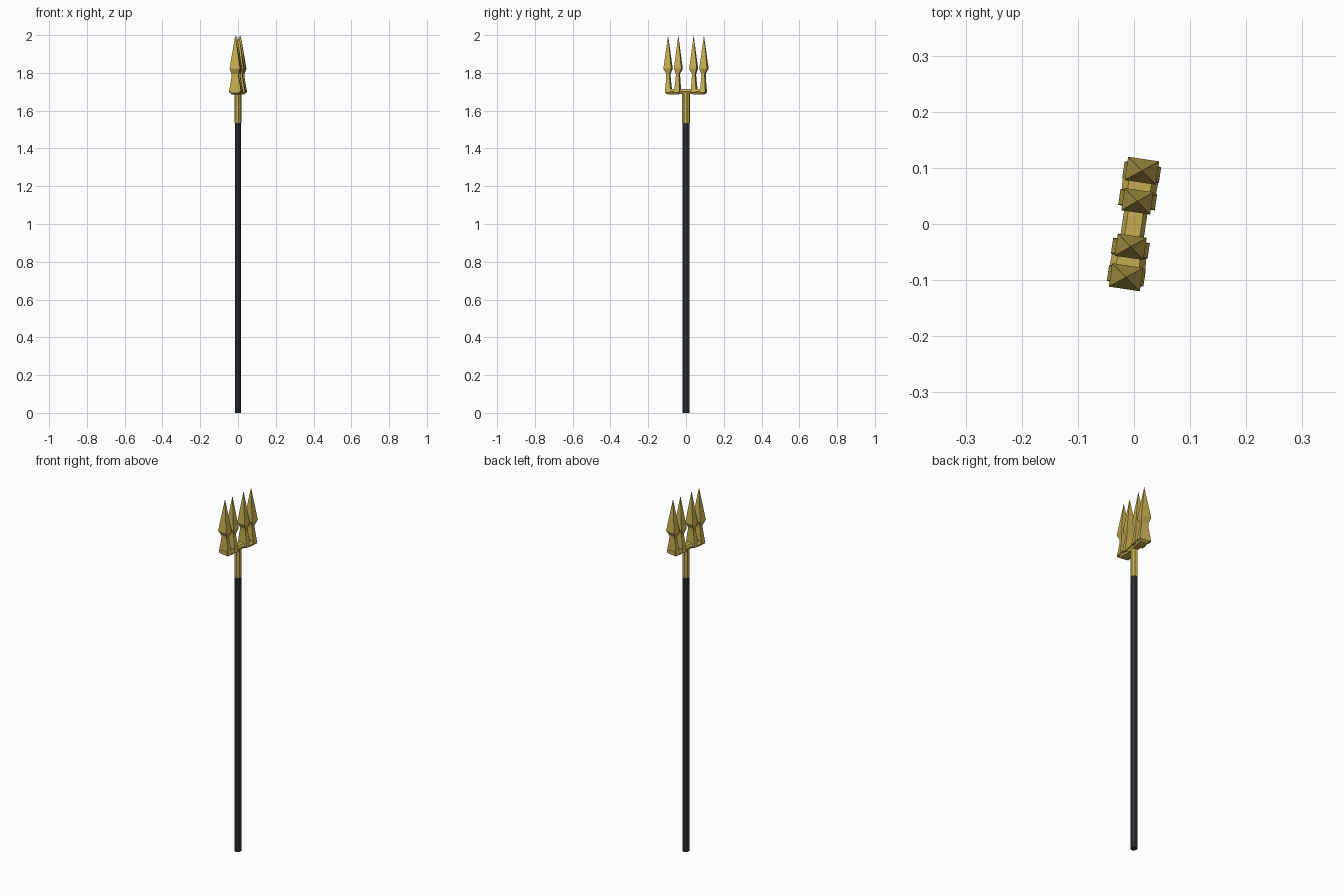
import bpy, bmesh, math
from mathutils import Matrix

if "Cube" in bpy.data.objects:
    bpy.data.objects.remove(bpy.data.objects["Cube"])

TURN = Matrix.Rotation(math.radians(-8.5), 4, 'Z')


def material(name, color):
    m = bpy.data.materials.new(name)
    m.diffuse_color = (*color, 1)
    m.use_nodes = True
    m.node_tree.nodes["Principled BSDF"].inputs["Base Color"].default_value = m.diffuse_color
    return m


gold = material("gold", (0.56, 0.42, 0.08))
black = material("dark iron", (0.03, 0.033, 0.04))


def loft(name, rings, mat):
    """Skin a list of equal-length rings, capping both ends."""
    bm = bmesh.new()
    loops = [[bm.verts.new(p) for p in r] for r in rings]
    n = len(rings[0])
    for a, b in zip(loops, loops[1:]):
        for i in range(n):
            j = (i + 1) % n
            bm.faces.new((a[i], a[j], b[j], b[i]))
    bm.faces.new(loops[0][::-1])
    bm.faces.new(loops[-1])
    bmesh.ops.remove_doubles(bm, verts=bm.verts, dist=1e-5)
    bmesh.ops.recalc_face_normals(bm, faces=bm.faces)
    bm.transform(TURN)
    me = bpy.data.meshes.new(name)
    bm.to_mesh(me)
    bm.free()
    me.materials.append(mat)
    ob = bpy.data.objects.new(name, me)
    bpy.context.collection.objects.link(ob)


def octagon(rx, ry, z):
    a = [math.radians(22.5 + 45 * i) for i in range(8)]
    k = 1 / math.cos(math.radians(22.5))
    return [(rx * k * math.cos(t), ry * k * math.sin(t), z) for t in a]


def rect(cy, hx, hy, z):
    return [(-hx, cy - hy, z), (hx, cy - hy, z), (hx, cy + hy, z), (-hx, cy + hy, z)]


# Pole and gold socket
loft("shaft", [octagon(0.0155, 0.0185, 0), octagon(0.0155, 0.0185, 1.54)], black)
loft("socket", [octagon(0.0165, 0.0195, 1.535), octagon(0.0165, 0.0195, 1.70)], gold)


# Crossbar, chamfered and flaring towards both ends
def bar_section(y, hx, z0, z1):
    c = hx * 0.65
    zm = (z0 + z1) / 2
    return [(-c, y, z0), (c, y, z0), (hx, y, zm), (c, y, z1), (-c, y, z1), (-hx, y, zm)]


half = [(0.028, 0.021, 1.688, 1.715), (0.06, 0.031, 1.685, 1.716),
        (0.098, 0.033, 1.687, 1.716), (0.108, 0.03, 1.694, 1.716)]
loft("crossbar", [bar_section(-y, *r) for y, *r in half[::-1]]
     + [bar_section(y, *r) for y, *r in half], gold)

# Four prongs: flared foot, narrow neck, pyramid head
for side in (-1, 1):
    for label, foot, neck, tip, hy, hx in (("outer", 0.093, 0.094, 0.096, 0.021, 0.028),
                                           ("inner", 0.044, 0.043, 0.041, 0.02, 0.026)):
        loft(f"{label}_prong_{'left' if side < 0 else 'right'}", [
            rect(side * foot, 0.033, 0.0145, 1.695),
            rect(side * foot, 0.029, 0.013, 1.72),
            rect(side * neck, 0.019, 0.009, 1.78),
            rect(side * neck, 0.019, 0.009, 1.795),
            rect(side * tip, hx, hy, 1.822),
            rect(side * tip, 0, 0, 2.0)], gold)
